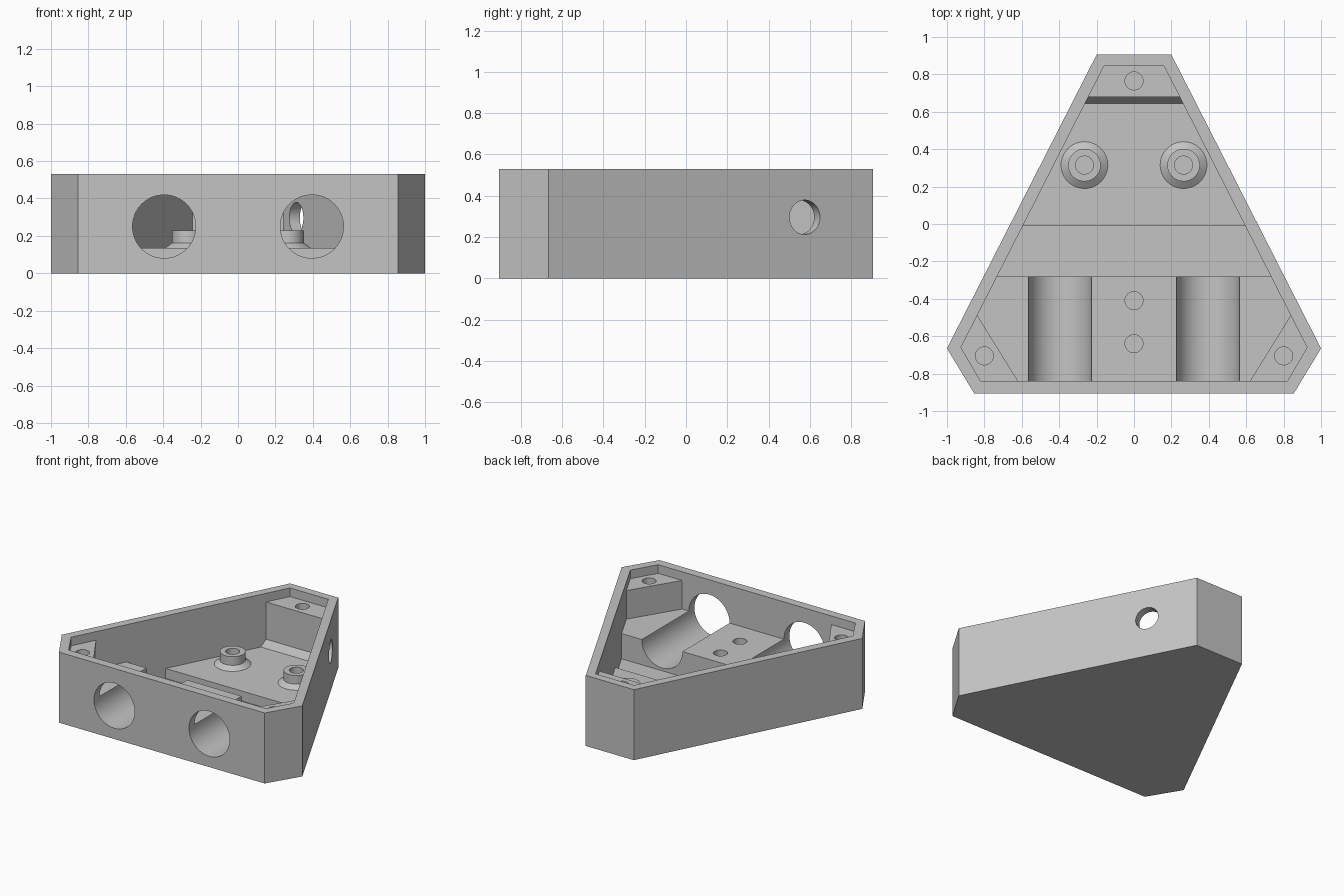
import bpy, bmesh, math
from mathutils import Vector, Matrix

cube = bpy.data.objects.get("Cube")
if cube:
    bpy.data.objects.remove(cube, do_unlink=True)

grey = bpy.data.materials.new("light grey plastic")
grey.use_nodes = True
COLOUR = (0.55, 0.55, 0.55, 1)
grey.diffuse_color = COLOUR
grey.node_tree.nodes["Principled BSDF"].inputs["Base Color"].default_value = COLOUR

FLOOR, RIM, POST_TOP = 0.06, 0.53, 0.465
SADDLE_TOP, DECK_TOP = 0.25, 0.135
SCREW_R, BORE_R = 0.048, 0.169


def mirrored(right_side):
    """Closed outline from its right half, listed back to front."""
    return right_side + [(-x, y) for x, y in reversed(right_side)]


OUTER = mirrored([(0.2, 0.905), (1.0, -0.665), (0.855, -0.905)])
INNER = mirrored([(0.16, 0.845), (0.925, -0.66), (0.82, -0.84)])
# Inner parts reach a little way into the wall so that they join it
JOINED = [(x * 1.02, y * 1.02) for x, y in INNER]


def finish(bm, name):
    bmesh.ops.recalc_face_normals(bm, faces=bm.faces)
    mesh = bpy.data.meshes.new(name)
    bm.to_mesh(mesh)
    bm.free()
    mesh.materials.append(grey)
    obj = bpy.data.objects.new(name, mesh)
    bpy.context.collection.objects.link(obj)
    return obj


def prism(name, outline, z0, z1, cuts=()):
    """Extruded outline; each cut (point, normal) removes the side the normal faces."""
    bm = bmesh.new()
    base = bm.faces.new([bm.verts.new((x, y, z0)) for x, y in outline])
    top = bmesh.ops.extrude_face_region(bm, geom=[base])["geom"]
    verts = [g for g in top if isinstance(g, bmesh.types.BMVert)]
    bmesh.ops.translate(bm, verts=verts, vec=(0, 0, z1 - z0))
    for point, normal in cuts:
        geom = bm.verts[:] + bm.edges[:] + bm.faces[:]
        bmesh.ops.bisect_plane(bm, geom=geom, plane_co=point,
                               plane_no=Vector(normal).normalized(), clear_outer=True)
        bmesh.ops.holes_fill(bm, edges=[e for e in bm.edges if e.is_boundary])
    return finish(bm, name)


def rod(centre, axis, radius, length):
    bm = bmesh.new()
    turn = Vector(axis).to_track_quat("Z", "Y").to_matrix().to_4x4()
    bmesh.ops.create_cone(bm, cap_ends=True, segments=64, radius1=radius, radius2=radius,
                          depth=length, matrix=Matrix.Translation(centre) @ turn)
    return finish(bm, "cutter")


def drill(x, y, z0, z1):
    return rod((x, y, (z0 + z1) / 2), (0, 0, 1), SCREW_R, z1 - z0)


def subtract(obj, cutters):
    for cutter in cutters:
        cutter.hide_render = True
        mod = obj.modifiers.new("cut", "BOOLEAN")
        mod.operation, mod.solver, mod.object = "DIFFERENCE", "EXACT", cutter
    bpy.context.view_layer.update()
    result = bpy.data.meshes.new_from_object(
        obj.evaluated_get(bpy.context.evaluated_depsgraph_get()))
    obj.modifiers.clear()
    obj.data = result
    for cutter in cutters:
        bpy.data.objects.remove(cutter, do_unlink=True)


def lathe(name, profile, x, y):
    bm = bmesh.new()
    verts = [bm.verts.new((r, 0, z)) for r, z in profile]
    edges = [bm.edges.new(pair) for pair in zip(verts, verts[1:] + verts[:1])]
    bmesh.ops.spin(bm, geom=verts + edges, cent=(0, 0, 0), axis=(0, 0, 1),
                   angle=math.tau, steps=64)
    bmesh.ops.remove_doubles(bm, verts=bm.verts, dist=0.0005)
    bmesh.ops.translate(bm, verts=bm.verts, vec=(x, y, 0))
    return finish(bm, name)


def bores():
    return [rod((s * 0.395, -0.6, SADDLE_TOP), (0, 1, 0), BORE_R, 0.9) for s in (-1, 1)]


parts = []

# Open tray with two round front openings and one hole in the left wall
shell = prism("tray_shell", OUTER, 0, RIM)
cavity = prism("cutter", INNER, FLOOR, RIM + 0.1)
wall_normal = Vector((1.57, 0.8, 0)).normalized()
side_hole = rod((0.368, 0.575, 0.296), wall_normal, 0.083, 0.2)
subtract(shell, [cavity] + bores() + [side_hole])
parts.append(shell)

# Saddle block with two round troughs and two screw holes
saddle = prism("motor_saddle", JOINED, FLOOR - 0.01, SADDLE_TOP, [((0, -0.28, 0), (0, 1, 0))])
subtract(saddle, bores() + [drill(0, y, 0.1, 0.4) for y in (-0.41, -0.64)])
parts.append(saddle)

# Raised deck with a pair of flared screw bosses
BOSSES = [(s * 0.265, 0.315) for s in (-1, 1)]
deck = prism("raised_deck", JOINED, FLOOR - 0.01, DECK_TOP, [((0, -0.01, 0), (0, -1, 0))])
subtract(deck, [drill(x, y, 0.08, 0.3) for x, y in BOSSES])
parts.append(deck)
BOSS_PROFILE = [(SCREW_R, 0.125), (SCREW_R, 0.228), (0.087, 0.228), (0.087, 0.163),
                (0.125, DECK_TOP), (0.125, 0.125)]
for side, (x, y) in zip(("right", "left"), BOSSES):
    parts.append(lathe(side + "_screw_boss", BOSS_PROFILE, x, y))

# Corner posts that carry the lid screws, with a sloped foot on the rear one
rear = prism("rear_post", JOINED, FLOOR, POST_TOP, [((0, 0.68, 0), (0, -1, 0))])
subtract(rear, [drill(0, 0.765, 0.25, 0.6)])
parts.append(rear)
parts.append(prism("rear_post_foot", JOINED, FLOOR, 0.185,
                   [((0, 0.645, DECK_TOP), (0, -0.05, 0.035))]))
for s, side in ((-1, "right"), (1, "left")):
    post = prism(side + "_front_post", JOINED, FLOOR, POST_TOP,
                 [((s * 0.62, -0.84, 0), (-s * 0.355, 0.22, 0))])
    subtract(post, [drill(s * 0.8, -0.705, 0.25, 0.6)])
    parts.append(post)

# Smooth round surfaces, crisp edges
for obj in parts:
    obj.data.shade_smooth()
    obj.data.set_sharp_from_angle(angle=math.radians(25))
